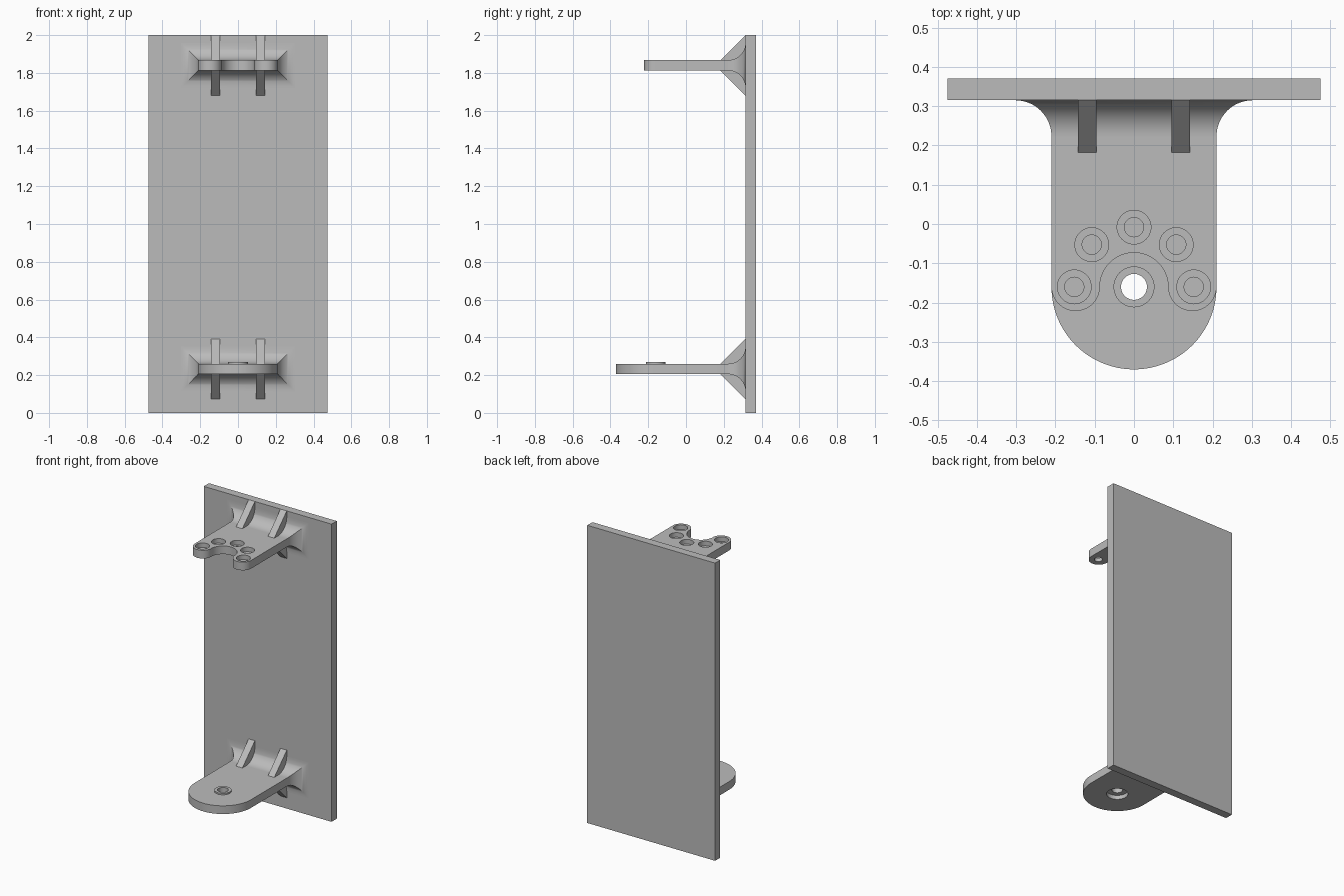
import bpy, bmesh, math

if "Cube" in bpy.data.objects:
    bpy.data.objects.remove(bpy.data.objects["Cube"])

grey = bpy.data.materials.new("plain grey")
grey.diffuse_color = (0.5, 0.5, 0.5, 1)
grey.use_nodes = True
grey.node_tree.nodes["Principled BSDF"].inputs["Base Color"].default_value = grey.diffuse_color

PLATE_Y = 0.315      # front surface of the back plate
FILLET = 0.092       # radius of the flare where an arm meets the plate
HALF_W, HALF_T = 0.21, 0.0275
HOLE_Y = -0.16


def finish(name, bm):
    bmesh.ops.recalc_face_normals(bm, faces=bm.faces)
    me = bpy.data.meshes.new(name)
    bm.to_mesh(me)
    bm.free()
    me.materials.append(grey)
    ob = bpy.data.objects.new(name, me)
    bpy.context.collection.objects.link(ob)
    return ob


def prism(name, pts, lo, hi, place=lambda a, b, c: (a, b, c)):
    """Extrude a closed 2D profile from lo to hi."""
    bm = bmesh.new()
    rings = [[bm.verts.new(place(a, b, c)) for a, b in pts] for c in (lo, hi)]
    n = len(pts)
    bm.faces.new(rings[0])
    bm.faces.new(rings[1])
    for i in range(n):
        j = (i + 1) % n
        bm.faces.new((rings[0][i], rings[0][j], rings[1][j], rings[1][i]))
    return finish(name, bm)


def arc(cx, cy, r, a0, a1, n):
    return [(cx + r * math.cos(math.radians(a0 + (a1 - a0) * i / n)),
             cy + r * math.sin(math.radians(a0 + (a1 - a0) * i / n))) for i in range(n + 1)]


def disc(name, x, y, r, lo, hi):
    return prism(name, arc(x, y, r, 0, 360, 48)[:-1], lo, hi)


def activate(ob):
    bpy.ops.object.select_all(action='DESELECT')
    ob.select_set(True)
    bpy.context.view_layer.objects.active = ob


def cut(ob, x, y, r, lo, hi):
    cutter = disc("cutter", x, y, r, lo, hi)
    cutter.hide_render = True
    mod = ob.modifiers.new("cut", 'BOOLEAN')
    mod.operation, mod.solver, mod.object = 'DIFFERENCE', 'EXACT', cutter
    activate(ob)
    bpy.ops.object.modifier_apply(modifier=mod.name)
    bpy.data.objects.remove(cutter)


def smooth(ob):
    activate(ob)
    bpy.ops.object.shade_smooth_by_angle(angle=math.radians(30))


def flare(name, zc):
    """Rectangular sections widening along a quarter circle into the plate."""
    bm = bmesh.new()
    rings = []
    for i in range(17):
        t = math.radians(90 * i / 16)
        d = FILLET * (1 - math.cos(t))
        y = PLATE_Y - FILLET + FILLET * math.sin(t)
        w, h = HALF_W + d, HALF_T + d
        rings.append([bm.verts.new((sx * w, y, zc + sz * h))
                      for sx, sz in ((-1, -1), (1, -1), (1, 1), (-1, 1))])
    for a, b in zip(rings, rings[1:]):
        for i in range(4):
            j = (i + 1) % 4
            bm.faces.new((a[i], a[j], b[j], b[i]))
    bm.faces.new(rings[0])
    bm.faces.new(rings[-1])
    smooth(finish(name, bm))


def ribs(name, zc):
    prof = [(0.182, zc + HALF_T), (PLATE_Y, zc + 0.16),
            (PLATE_Y, zc - 0.16), (0.182, zc - HALF_T)]
    for side, s in (("left", -1), ("right", 1)):
        prism(f"{name}_{side}", prof, s * 0.095, s * 0.142, lambda a, b, c: (c, a, b))


# Back plate
prism("back_plate", [(-0.475, PLATE_Y), (0.475, PLATE_Y), (0.475, 0.37), (-0.475, 0.37)], 0, 2)

LOW, HIGH = 0.2325, 1.84
root = [(HALF_W, PLATE_Y - FILLET), (-HALF_W, PLATE_Y - FILLET)]

# Lower arm with rounded end, raised boss and counterbored pivot hole
lower = prism("lower_arm", root + arc(0, HOLE_Y, HALF_W, 180, 360, 64), LOW - HALF_T, LOW + HALF_T)
boss = disc("pivot_boss", 0, HOLE_Y, 0.052, LOW + HALF_T, 0.27)
for part in (lower, boss):
    cut(part, 0, HOLE_Y, 0.033, 0.1, 0.4)
cut(lower, 0, HOLE_Y, 0.066, 0.1, LOW)

# Upper arm: two rounded lobes around a semicircular notch
NOTCH = 0.087
lobe_r = (HALF_W - NOTCH) / 2
lobe_x = NOTCH + lobe_r
outline = (root + arc(-lobe_x, HOLE_Y, lobe_r, 180, 360, 24)
           + arc(0, HOLE_Y, NOTCH, 180, 0, 32)[1:-1]
           + arc(lobe_x, HOLE_Y, lobe_r, 180, 360, 24))
upper = prism("upper_arm", outline, HIGH - HALF_T, HIGH + HALF_T)

# Five counterbored holes on an arc
for k in range(5):
    a = math.radians(45 * k)
    x, y = 0.152 * math.cos(a), HOLE_Y + 0.152 * math.sin(a)
    cut(upper, x, y, 0.0245, 1.7, 1.95)
    cut(upper, x, y, 0.043, HIGH - 0.003, 1.95)

for part in (lower, boss, upper):
    smooth(part)

# Flares and stiffening ribs for both arms
for label, zc in (("lower", LOW), ("upper", HIGH)):
    flare(label + "_flare", zc)
    ribs(label + "_rib", zc)
